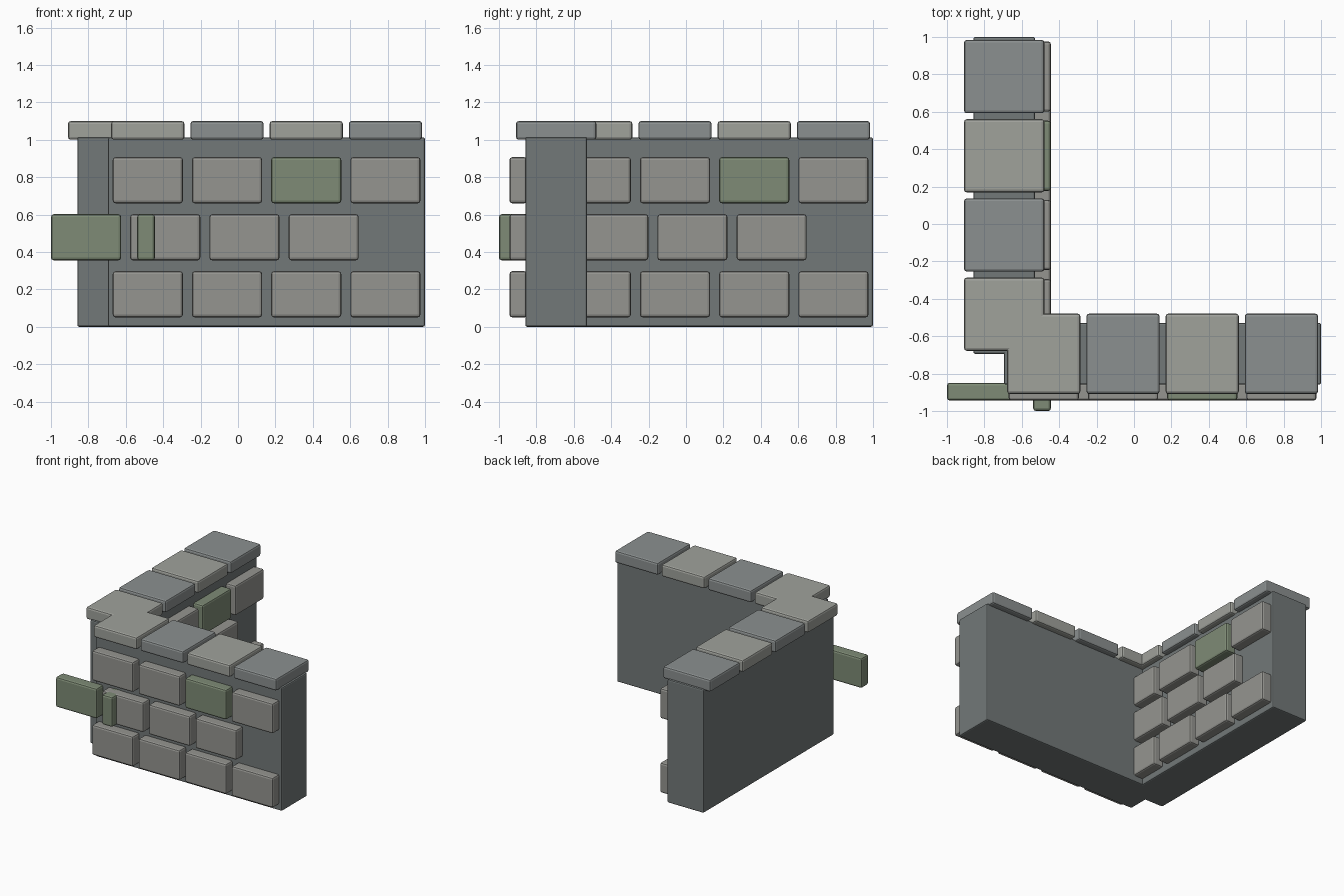
import bpy
import math
from mathutils import Matrix

if "Cube" in bpy.data.objects:
    bpy.data.objects.remove(bpy.data.objects["Cube"])

CORNER = -0.694          # x and y of the pivot where both wall arms start
LENGTH = 1.694
PITCH = LENGTH / 4
THICK = 0.33


def material(name, color):
    m = bpy.data.materials.new(name)
    m.diffuse_color = (*color, 1)
    m.use_nodes = True
    m.node_tree.nodes["Principled BSDF"].inputs["Base Color"].default_value = m.diffuse_color
    return m


CORE = material("core_stone", (0.17, 0.19, 0.19))
BRICK = material("brick_stone", (0.30, 0.30, 0.28))
MOSS = material("mossy_stone", (0.21, 0.26, 0.18))
CAP_LIGHT = material("cap_light", (0.35, 0.36, 0.33))
CAP_DARK = material("cap_dark", (0.26, 0.28, 0.28))


def block(name, lo, hi, mat, arm, bevel):
    """Bevelled box given by its corners in the local frame of a wall arm."""
    bpy.ops.mesh.primitive_cube_add(size=1)
    ob = bpy.context.object
    ob.name = name
    size = [h - l for l, h in zip(lo, hi)]
    centre = [(l + h) / 2 for l, h in zip(lo, hi)]
    ob.data.transform(Matrix.Diagonal((*size, 1)))
    ob.matrix_world = arm @ Matrix.Translation(centre)
    ob.data.materials.append(mat)
    mod = ob.modifiers.new("bevel", 'BEVEL')
    mod.width = bevel
    mod.segments = 2
    return ob


def wall_arm(prefix, angle):
    arm = Matrix.Translation((CORNER, CORNER, 0)) @ Matrix.Rotation(angle, 4, 'Z')
    # solid core
    block(prefix + "_wall_core", (0, -THICK / 2, 0), (LENGTH, THICK / 2, 1.013),
          CORE, arm, 0.01)
    # three courses of face bricks, the middle one shifted
    for row in range(3):
        start = -0.1185 if row == 1 else PITCH / 2
        z = 0.05 + 0.305 * row
        for i in range(4):
            x = start + PITCH * i
            mossy = (row, i) in ((1, 0), (2, 2))
            block(f"{prefix}_brick_{row}_{i}", (x - 0.1875, -0.25, z),
                  (x + 0.1875, -0.155, z + 0.247), MOSS if mossy else BRICK, arm, 0.015)
    # coping stones along the top
    for i in range(4):
        x = PITCH * (i + 0.5)
        block(f"{prefix}_cap_{i}", (x - 0.196, -0.215, 1.0), (x + 0.196, 0.215, 1.1),
              CAP_DARK if i % 2 else CAP_LIGHT, arm, 0.015)


wall_arm("front", 0)
wall_arm("side", math.pi / 2)
